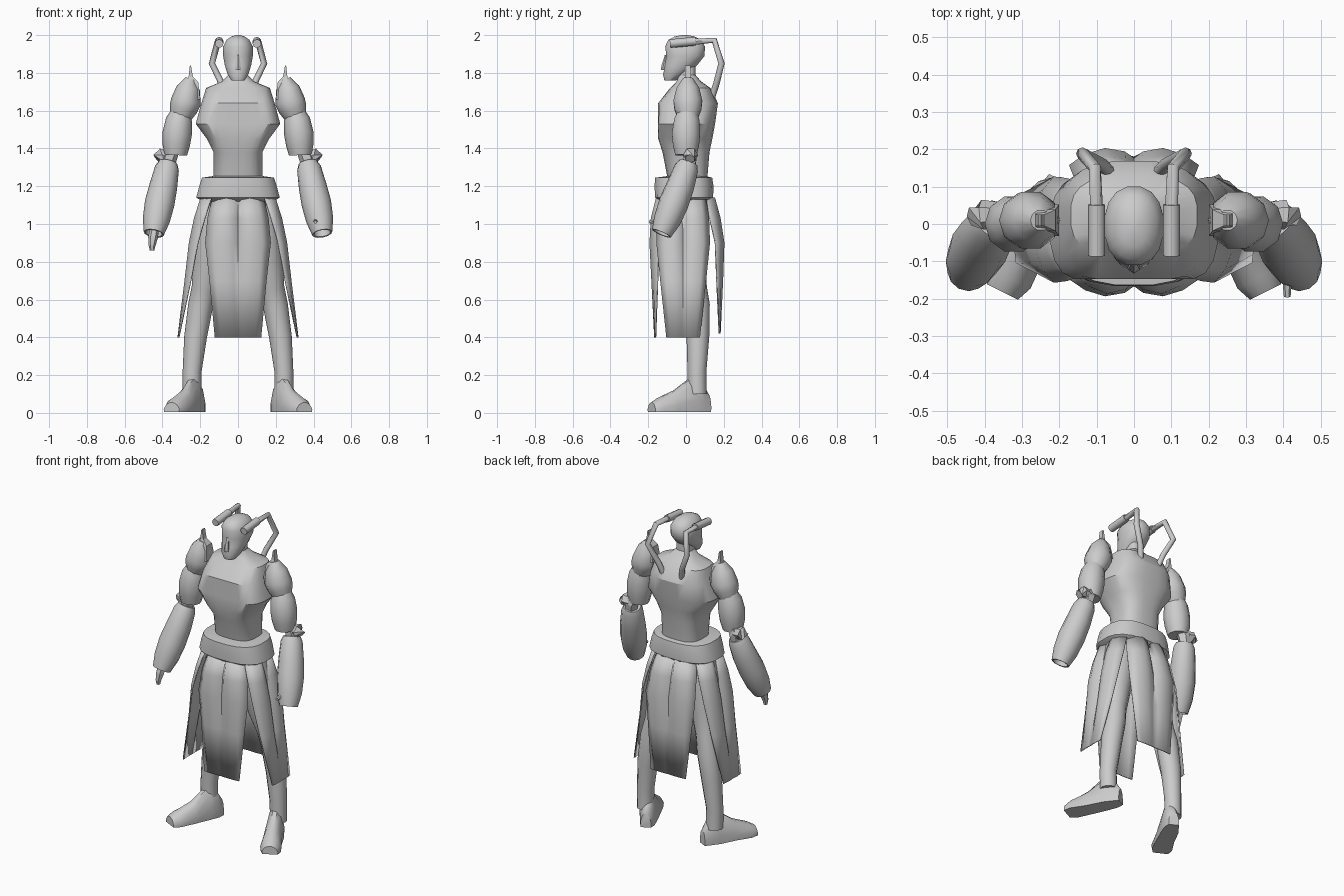
import bpy, bmesh, math
from mathutils import Vector

cube = bpy.data.objects.get("Cube")
if cube:
    bpy.data.objects.remove(cube, do_unlink=True)

grey = bpy.data.materials.new("plain_grey")
grey.use_nodes = True
grey.diffuse_color = (0.6, 0.6, 0.6, 1)
grey.node_tree.nodes["Principled BSDF"].inputs["Base Color"].default_value = (0.6, 0.6, 0.6, 1)


def loft(name, rings, closed=True, angle=40, thick=0):
    """Skin a list of point rings; closed rings are capped at both ends."""
    bm = bmesh.new()
    rows = [[bm.verts.new(p) for p in ring] for ring in rings]
    n = len(rows[0])
    for a, b in zip(rows, rows[1:]):
        for i in range(n if closed else n - 1):
            j = (i + 1) % n
            bm.faces.new((a[i], a[j], b[j], b[i]))
    if closed:
        bm.faces.new(rows[0])
        bm.faces.new(rows[-1])
    bmesh.ops.recalc_face_normals(bm, faces=bm.faces)
    mesh = bpy.data.meshes.new(name)
    bm.to_mesh(mesh)
    bm.free()
    obj = bpy.data.objects.new(name, mesh)
    bpy.context.collection.objects.link(obj)
    mesh.materials.append(grey)
    if thick:
        mod = obj.modifiers.new("thickness", "SOLIDIFY")
        mod.thickness = thick
        mod.offset = 0
    bpy.ops.object.select_all(action="DESELECT")
    obj.select_set(True)
    bpy.context.view_layer.objects.active = obj
    if angle:
        bpy.ops.object.shade_smooth_by_angle(angle=math.radians(angle))
    return obj


def oval(x, y, z, rx, ry, n, power=1.0, front=-9):
    """Horizontal ring; power below 1 squares it off, front flattens it."""
    pts = []
    for k in range(n):
        t = 2 * math.pi * (k + 0.5) / n
        c, s = math.cos(t), math.sin(t)
        px = x + rx * math.copysign(abs(c) ** power, c)
        py = y + ry * math.copysign(abs(s) ** power, s)
        pts.append((px, max(py, front), z))
    return pts


def body(name, rows, n=20, power=0.75, front=-9, angle=40):
    """Rows of height, half width, front y, back y."""
    return loft(name, [oval(0, (f + b) / 2, z, w, (b - f) / 2, n, power, front)
                       for z, w, f, b in rows], angle=angle)


def tube(name, path, side=1, n=10, angle=50):
    """Round limb along points of x, y, z, radius; side -1 mirrors it."""
    pts = [Vector((side * x, y, z)) for x, y, z, r in path]
    rings, last = [], None
    for i, p in enumerate(pts):
        d = pts[min(i + 1, len(pts) - 1)] - pts[max(i - 1, 0)]
        d = d.normalized()
        if last and d.dot(last) < 0:
            d = -d          # keep the frame steady where a rim turns inward
        last = d
        ref = Vector((0, 1, 0)) if abs(d.z) > 0.6 else Vector((0, 0, 1))
        u = d.cross(ref).normalized()
        v = d.cross(u)
        r = path[i][3]
        rings.append([p + r * (u * math.cos(2 * math.pi * k / n) + v * math.sin(2 * math.pi * k / n))
                      for k in range(n)])
    return loft(name, rings, angle=angle)


# Torso with a flattened chest and a ridge across the back
body("torso", [(1.2, .13, -.09, .11), (1.38, .13, -.125, .125), (1.45, .165, -.165, .14),
               (1.53, .225, -.18, .155), (1.64, .195, -.165, .17), (1.72, .17, -.085, .13),
               (1.755, .085, -.05, .08), (1.79, .05, -.04, .05), (1.86, .045, -.04, .05)],
     n=24, power=0.7, front=-.147, angle=32)
body("hip_band", [(1.12, .19, -.14, .12), (1.14, .223, -.165, .145), (1.2, .207, -.168, .147),
                  (1.245, .192, -.165, .14), (1.255, .125, -.09, .1)], angle=45)
body("pelvis", [(.99, .06, -.05, .06), (1.06, .15, -.09, .09), (1.15, .18, -.12, .11)])

# Head
body("head", [(1.76, .035, -.115, -.05), (1.79, .055, -.122, -.01), (1.84, .071, -.113, .06),
              (1.89, .08, -.106, .1), (1.94, .08, -.112, .102), (1.975, .062, -.095, .08),
              (1.993, .035, -.06, .045), (2.0, .01, -.02, .01)], n=16, power=0.9, angle=50)
body("nose", [(1.815, .018, -.133, -.09), (1.84, .016, -.13, -.09), (1.895, .008, -.112, -.09)],
     n=6, power=1, angle=0)


# Four pleated skirt panels: rows of height, outward distance, half width, fold depth
def panel(name, rows, direction, shift=0):
    out = Vector(direction)
    along = Vector((-out.y, out.x, 0))
    centre = Vector((0, shift, 0))
    rings = []
    for z, dist, w, fold in rows:
        rings.append([centre + out * (dist - fold * k) + along * (w * u) + Vector((0, 0, z))
                      for u, k in ((-1, 1), (-.75, .35), (-.45, 0), (-.15, .2), (0, .6),
                                   (.15, .2), (.45, 0), (.75, .35), (1, 1))])
    return loft(name, rings, closed=False, thick=.007, angle=40)


panel("front_skirt_panel", [(1.14, .155, .135, .06), (1.03, .183, .16, .055), (.9, .19, .172, .045),
                            (.7, .18, .15, .03), (.4, .165, .122, .004)], (0, -1, 0))
panel("back_skirt_panel", [(1.14, .15, .135, .06), (1.03, .18, .16, .055), (.9, .2, .172, .045),
                           (.7, .193, .15, .03), (.42, .18, .122, .004)], (0, 1, 0))

for side, word in ((1, "left"), (-1, "right")):
    panel(word + "_skirt_panel", [(1.14, .195, .12, .055), (1.03, .23, .135, .055),
                                  (.9, .257, .14, .045), (.7, .28, .12, .03),
                                  (.4, .317, .088, .004)], (side, 0, 0), -.015)

    # Leg and turned-out foot
    tube(word + "_leg", [(.1, 0, 1.14, .09), (.12, .005, 1.0, .1), (.155, .02, .8, .085),
                         (.18, .045, .66, .066), (.198, .06, .57, .066), (.225, .063, .4, .06),
                         (.243, .058, .22, .05), (.243, .06, .1, .05)], side, 12)
    foot = []
    for x, y, w, top in ((.2, .12, .03, .09), (.212, .085, .042, .15), (.24, .035, .05, .19),
                         (.285, -.06, .053, .115), (.332, -.145, .06, .075), (.352, -.182, .045, .05)):
        across = Vector((.89, .45, 0)) * w
        c = Vector((x, y, 0))
        ring = [c + across * u + Vector((0, 0, top * h + .004))
                for u, h in ((-1, 0), (1, 0), (1.03, .35), (.7, .8), (.25, 1),
                             (-.25, 1), (-.7, .8), (-1.03, .35))]
        foot.append([(side * p.x, p.y, p.z) for p in ring])
    loft(word + "_foot", foot, angle=45)

    # Shoulder pad with its spike
    tube(word + "_shoulder", [(.25, .01, 1.77, .028), (.263, .01, 1.72, .062), (.275, .01, 1.65, .08),
                              (.29, .01, 1.61, .075), (.305, .01, 1.56, .055)], side)
    loft(word + "_shoulder_spike",
         [oval(side * x, .01, z, rx, ry, 4) for x, z, rx, ry in
          ((.25, 1.66, .07, .06), (.24, 1.75, .042, .04), (.25, 1.78, .016, .022),
           (.252, 1.84, .004, .021))], angle=0)

    # Arm
    tube(word + "_upper_arm", [(.3, .01, 1.6, .05), (.312, .005, 1.55, .07), (.322, 0, 1.48, .078),
                               (.327, 0, 1.42, .073), (.33, 0, 1.365, .06)], side)
    tube(word + "_elbow_link", [(.335, .015, 1.42, .035), (.365, .02, 1.35, .042),
                                (.375, .015, 1.29, .035)], side, 6, 0)
    tube(word + "_elbow_knob", [(.37, .025, 1.36, .035), (.405, .025, 1.365, .04),
                                (.43, .02, 1.345, .028)], side, 6, 0)
    # Forearm sleeve, hollow at the lower end
    tube(word + "_forearm", [(.37, .012, 1.325, .05), (.376, .002, 1.295, .064),
                             (.395, -.03, 1.2, .074), (.415, -.065, 1.11, .079),
                             (.433, -.1, 1.02, .072), (.446, -.13, .95, .054),
                             (.446, -.13, .951, .045), (.44, -.115, .985, .042)], side, 12)

    # Curved head cable ending in a barrel
    tube(word + "_cable", [(.055, .125, 1.63, .017), (.085, .16, 1.74, .017), (.138, .188, 1.85, .017),
                           (.105, .15, 1.972, .017), (.1, .04, 1.965, .017)], side, 8)
    tube(word + "_cable_barrel", [(.1, .052, 1.968, .023), (.1, -.085, 1.955, .023)], side, 8)

# Finger blade on the right arm, small stud on the left
tube("right_finger", [(.437, -.125, 1.0, .022), (.45, -.14, .93, .026), (.455, -.15, .885, .018),
                      (.455, -.15, .86, .012)], -1, 6, 0)
tube("left_forearm_stud", [(.41, -.16, 1.015, .012), (.41, -.195, 1.01, .009)], 1, 6, 0)
